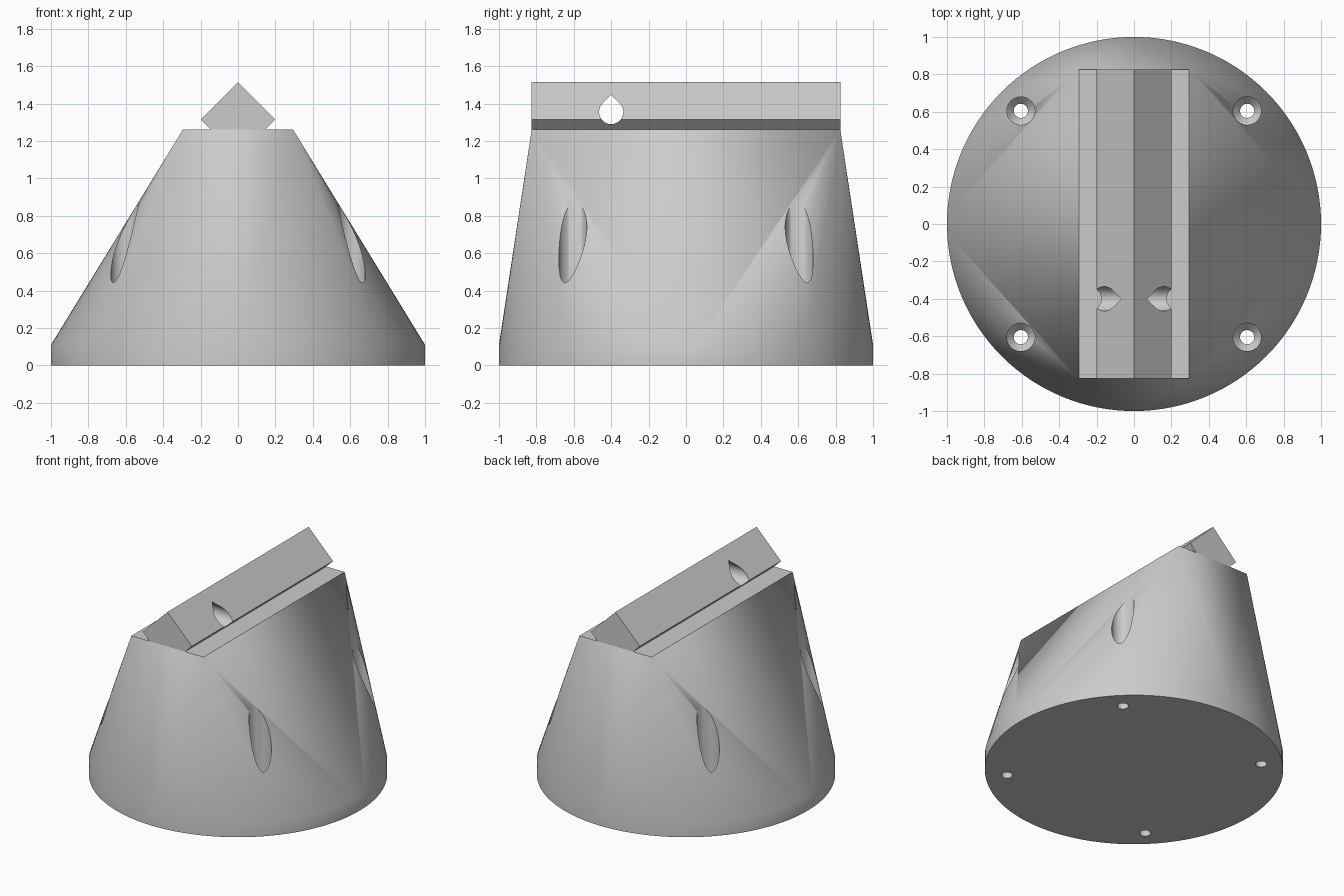
import bpy, bmesh, math

default = bpy.data.objects.get("Cube")
if default:
    bpy.data.objects.remove(default, do_unlink=True)

grey = bpy.data.materials.new("plain grey")
grey.use_nodes = True
GREY = (0.6, 0.6, 0.6, 1)
grey.diffuse_color = GREY
grey.node_tree.nodes["Principled BSDF"].inputs["Base Color"].default_value = GREY


def make_object(name, bm):
    bmesh.ops.recalc_face_normals(bm, faces=bm.faces)
    mesh = bpy.data.meshes.new(name)
    bm.to_mesh(mesh)
    bm.free()
    mesh.materials.append(grey)
    obj = bpy.data.objects.new(name, mesh)
    bpy.context.collection.objects.link(obj)
    return obj


def prism(name, ring_a, ring_b):
    """Closed solid between two matching rings."""
    bm = bmesh.new()
    a = [bm.verts.new(p) for p in ring_a]
    b = [bm.verts.new(p) for p in ring_b]
    bm.faces.new(a)
    bm.faces.new(b)
    for i in range(len(a)):
        j = (i + 1) % len(a)
        bm.faces.new((a[i], a[j], b[j], b[i]))
    return make_object(name, bm)


def lathe(name, profile, x, y, steps=40):
    """Solid of revolution about a vertical axis at x, y."""
    bm = bmesh.new()
    rings = []
    for r, z in profile:
        angles = [2 * math.pi * i / steps for i in range(steps)]
        rings.append([bm.verts.new((x + r * math.cos(t), y + r * math.sin(t), z)) for t in angles])
    bm.faces.new(rings[0])
    bm.faces.new(rings[-1])
    for low, high in zip(rings, rings[1:]):
        for i in range(steps):
            j = (i + 1) % steps
            bm.faces.new((low[i], low[j], high[j], high[i]))
    return make_object(name, bm)


def cut(obj, cutter):
    cutter.hide_render = True
    bpy.context.view_layer.objects.active = obj
    mod = obj.modifiers.new("cut", "BOOLEAN")
    mod.operation = "DIFFERENCE"
    mod.solver = "EXACT"
    mod.object = cutter
    bpy.ops.object.modifier_apply(modifier=mod.name)
    bpy.data.objects.remove(cutter, do_unlink=True)


# Body: hull of a round foot and a narrow flat top
HALF_LENGTH = 0.825
bm = bmesh.new()
for z in (0, 0.11):
    for i in range(128):
        t = 2 * math.pi * i / 128
        bm.verts.new((math.cos(t), math.sin(t), z))
for sx in (-1, 1):
    for sy in (-1, 1):
        bm.verts.new((sx * 0.295, sy * HALF_LENGTH, 1.26))
bmesh.ops.convex_hull(bm, input=bm.verts)
bmesh.ops.dissolve_limit(bm, angle_limit=0.001, verts=bm.verts, edges=bm.edges)
body = make_object("body", bm)

# Countersunk screw holes through the body
hole_profile = [(0.038, -0.1), (0.038, 0.1), (0.075, 0.14), (0.075, 1.8)]
for sx in (-1, 1):
    for sy in (-1, 1):
        cut(body, lathe("screw_hole_cutter", hole_profile, sx * 0.605, sy * 0.605))

# Diamond rail along the top
section = [(0, 1.515), (0.2, 1.315), (0.135, 1.25), (-0.135, 1.25), (-0.2, 1.315)]
rail = prism("rail", [(x, -HALF_LENGTH, z) for x, z in section],
             [(x, HALF_LENGTH, z) for x, z in section])

# Teardrop cross hole through the rail
R = 0.065
arc = [math.radians(135 + 270 * i / 36) for i in range(37)]
drop = [(-0.4 + R * math.cos(t), 1.355 + R * math.sin(t)) for t in arc]
drop.append((-0.4, 1.355 + R * math.sqrt(2)))
cut(rail, prism("cross_hole_cutter", [(-0.5, y, z) for y, z in drop],
                [(0.5, y, z) for y, z in drop]))

# Smooth curved walls, keep hard edges
bpy.ops.object.select_all(action="DESELECT")
for obj in (body, rail):
    obj.select_set(True)
bpy.context.view_layer.objects.active = body
bpy.ops.object.shade_smooth_by_angle(angle=math.radians(40))
